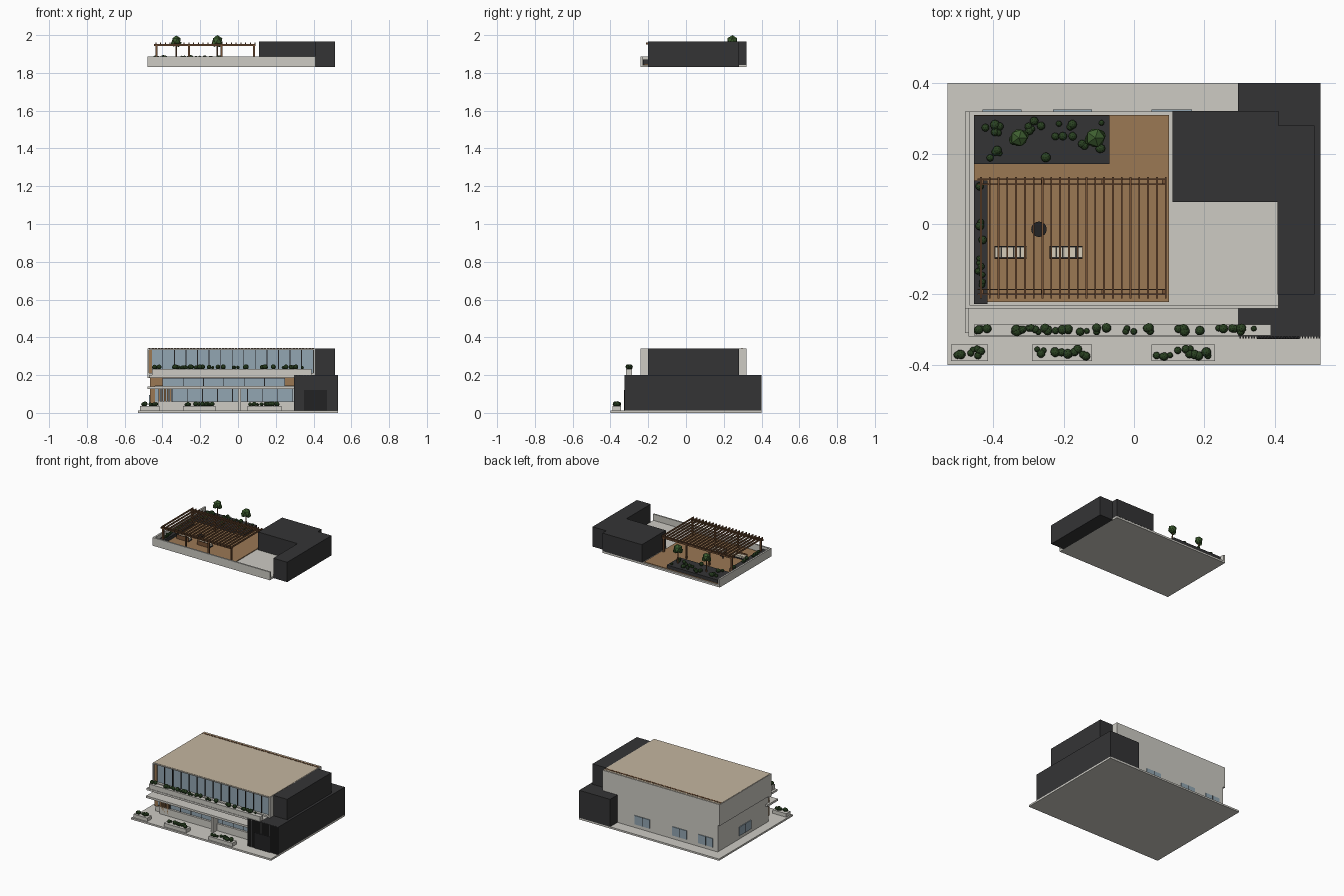
import bpy, bmesh, random
from mathutils import Matrix, Vector

random.seed(4)
if "Cube" in bpy.data.objects:
    bpy.data.objects.remove(bpy.data.objects["Cube"], do_unlink=True)


def material(name, rgb):
    lin = [(c / 255 / 12.92) if c < 11 else ((c / 255 + 0.055) / 1.055) ** 2.4 for c in rgb]
    m = bpy.data.materials.new(name)
    m.use_nodes = True
    m.diffuse_color = (*lin, 1)
    m.node_tree.nodes["Principled BSDF"].inputs["Base Color"].default_value = (*lin, 1)
    return m


CONCRETE = material("pale concrete", (205, 203, 196))
DARK = material("charcoal cladding", (52, 52, 53))
FRAME = material("black metal", (34, 34, 36))
DECK = material("wood decking", (155, 120, 84))
TIMBER = material("brown timber", (118, 82, 54))
GLASS = material("blue grey glass", (146, 166, 178))
BEIGE = material("beige ceiling", (196, 182, 160))
SHRUB = material("shrub green", (42, 66, 34))
LEAF = material("tree green", (62, 95, 48))
CREAM = material("cream cushion", (214, 204, 184))


def finish(name, bm, mat):
    me = bpy.data.meshes.new(name)
    bm.to_mesh(me)
    bm.free()
    me.materials.append(mat)
    ob = bpy.data.objects.new(name, me)
    bpy.context.collection.objects.link(ob)
    return ob


def boxes(name, mat, *spans):
    """Each span is ((x0, x1), (y0, y1), (z0, z1))."""
    bm = bmesh.new()
    for s in spans:
        mid = Vector([(a + b) / 2 for a, b in s])
        size = [b - a for a, b in s]
        bmesh.ops.create_cube(bm, size=1, matrix=Matrix.Translation(mid) @ Matrix.Diagonal((*size, 1)))
    return finish(name, bm, mat)


def shrubs(name, count, xs, ys, z, mat=SHRUB):
    bm = bmesh.new()
    for i in range(count):
        r = random.uniform(0.008, 0.014)
        p = Vector((random.uniform(*xs), random.uniform(*ys), z + r * 0.7))
        turn = Matrix.Rotation(random.uniform(0, 6), 4, "Z")
        bmesh.ops.create_icosphere(bm, subdivisions=2, radius=r, matrix=Matrix.Translation(p) @ turn)
    return finish(name, bm, mat)


def drum(name, mat, x, y, z0, z1, r0, r1, sides=16):
    bm = bmesh.new()
    bmesh.ops.create_cone(bm, cap_ends=True, segments=sides, radius1=r0, radius2=r1, depth=z1 - z0,
                          matrix=Matrix.Translation((x, y, (z0 + z1) / 2)))
    return finish(name, bm, mat)


def spread(a, b, n):
    return [a + (b - a) * i / (n - 1) for i in range(n)]


# Site slab and ground floor
boxes("site_slab", CONCRETE, ((-0.53, 0.53), (-0.4, 0.4), (0, 0.012)))
boxes("ground_floor_walls", CONCRETE, ((-0.465, 0.3), (-0.23, 0.32), (0.012, 0.195)),
      ((-0.42, 0.3), (-0.25, -0.23), (0.012, 0.06)))
boxes("service_block", DARK, ((0.296, 0.53), (-0.32, 0.4), (0.012, 0.2)))
boxes("service_block_ribs", DARK,
      *[((x, x + 0.004), (-0.325, -0.319), (0.012, 0.2)) for x in spread(0.3, 0.525, 29)])
boxes("service_gate", FRAME, ((0.35, 0.47), (-0.327, -0.319), (0.012, 0.12)))

# Ground floor front: glazing, mullions, timber screens
G = (-0.236, -0.228)
boxes("ground_glazing", GLASS, ((-0.44, 0.295), G, (0.06, 0.128)), ((-0.4, 0.25), G, (0.142, 0.185)))
M = (-0.24, -0.23)
boxes("ground_mullions", FRAME,
      *[((x, x + 0.004), M, (0.06, 0.128)) for x in spread(-0.35, 0.288, 9)],
      *[((x, x + 0.004), M, (0.142, 0.185)) for x in spread(-0.4, 0.246, 7)],
      ((-0.4, 0.25), M, (0.183, 0.187)))
boxes("timber_panels", DECK, ((-0.467, -0.44), M, (0.05, 0.19)), ((-0.467, -0.4), M, (0.142, 0.19)),
      ((0.25, 0.296), M, (0.142, 0.19)))
boxes("timber_screen", DECK,
      *[((x, x + 0.009), (-0.25, -0.235), (0.02, 0.128)) for x in spread(-0.42, -0.362, 5)])
boxes("entrance_fin", CONCRETE, ((0.0, 0.015), (-0.29, -0.23), (0.012, 0.128)))
boxes("entrance_canopy", CONCRETE, ((-0.48, 0.296), (-0.31, -0.22), (0.127, 0.141)),
      ((-0.48, -0.46), (-0.31, -0.2), (0.127, 0.141)))

# Upper floor and balcony
boxes("upper_floor_walls", CONCRETE, ((-0.48, 0.41), (-0.215, 0.32), (0.195, 0.336)),
      ((-0.48, 0.41), (-0.24, -0.21), (0.185, 0.21)), ((-0.48, -0.472), (-0.24, -0.21), (0.2, 0.336)),
      ((0.4, 0.41), (-0.24, -0.21), (0.2, 0.336)), ((-0.48, 0.41), (-0.24, 0.32), (0.334, 0.34)))
boxes("upper_glazing", GLASS, ((-0.455, 0.4), (-0.223, -0.213), (0.21, 0.334)))
boxes("upper_mullions", FRAME,
      *[((x, x + 0.004), (-0.229, -0.214), (0.21, 0.334)) for x in spread(-0.4, 0.396, 14)])
boxes("upper_timber_corner", DECK, ((-0.472, -0.455), (-0.228, -0.213), (0.21, 0.334)))
boxes("upper_service_block", DARK, ((0.408, 0.513), (-0.2, 0.28), (0.198, 0.34)))
boxes("ceiling_plate", BEIGE, ((-0.477, 0.407), (-0.236, 0.316), (0.339, 0.342)))
boxes("ceiling_slat_strip", TIMBER,
      *[((x, x + 0.013), (0.29, 0.302), (0.34, 0.344)) for x in spread(-0.475, 0.39, 52)])
boxes("balcony_slab", CONCRETE, ((-0.47, 0.39), (-0.32, -0.22), (0.187, 0.2)))
boxes("balcony_soffit", DECK, ((-0.465, 0.295), (-0.315, -0.24), (0.184, 0.188)))
boxes("balcony_planter", CONCRETE, ((-0.455, 0.39), (-0.317, -0.286), (0.2, 0.232)))
for x0, x1, n in ((-0.45, -0.41, 5), (-0.35, -0.18, 22), (-0.18, 0.0, 8), (0.03, 0.2, 9), (0.24, 0.36, 10)):
    shrubs("balcony_shrubs", n, (x0, x1), (-0.307, -0.295), 0.234)

# Back and side windows
B = (0.318, 0.325)
back = [(-0.43, -0.32), (-0.23, -0.12), (0.05, 0.165)]
boxes("back_windows", GLASS, *[(s, B, (0.036, 0.096)) for s in back])
boxes("back_window_bars", FRAME,
      *[((a + 0.052, a + 0.055), (0.32, 0.326), (0.036, 0.096)) for a, b in back])
boxes("side_window", GLASS, ((-0.47, -0.463), (-0.04, 0.09), (0.036, 0.096)))
boxes("side_window_bar", FRAME, ((-0.471, -0.464), (0.024, 0.027), (0.036, 0.096)))

# Street planters
for x0, x1, n in ((-0.52, -0.415, 9), (-0.29, -0.12, 13), (0.05, 0.23, 14)):
    boxes("street_planter", CONCRETE, ((x0, x1), (-0.39, -0.343), (0.012, 0.036)))
    shrubs("street_shrubs", n, (x0 + 0.012, x1 - 0.012), (-0.378, -0.355), 0.038)

# Lifted rooftop level: slab, parapets, blocks, deck
boxes("roof_slab", CONCRETE, ((-0.48, 0.41), (-0.24, 0.32), (1.83, 1.843)))
boxes("roof_parapets", CONCRETE, ((-0.48, 0.41), (-0.24, -0.23), (1.83, 1.886)),
      ((-0.48, -0.468), (-0.24, 0.32), (1.83, 1.886)))
boxes("roof_lift_block", DARK, ((0.11, 0.41), (0.062, 0.321), (1.843, 1.966)))
boxes("roof_stair_block", DARK, ((0.408, 0.513), (-0.2, 0.28), (1.83, 1.966)))
boxes("roof_deck", DECK, ((-0.455, 0.1), (-0.222, 0.31), (1.842, 1.848)))
boxes("roof_planters", DARK, ((-0.455, -0.07), (0.17, 0.308), (1.843, 1.87)),
      ((-0.455, -0.416), (-0.228, 0.124), (1.843, 1.87)))
shrubs("roof_shrubs_west", 11, (-0.43, -0.38), (0.185, 0.29), 1.871)
shrubs("roof_shrubs_middle", 13, (-0.3, -0.16), (0.18, 0.295), 1.871)
shrubs("roof_shrubs_east", 6, (-0.15, -0.085), (0.18, 0.295), 1.871)
shrubs("roof_shrubs_side", 13, (-0.445, -0.428), (-0.2, 0.11), 1.871)

# Pergola: posts, beams and rafters
rows = (-0.193, 0.12)
boxes("pergola_posts", TIMBER, *[((x - 0.005, x + 0.005), (y - 0.005, y + 0.005), (1.848, 1.945))
                                 for x in spread(-0.432, 0.085, 4) for y in rows])
boxes("pergola_beams", TIMBER, *[((-0.445, 0.092), (y + d - 0.002, y + d + 0.002), (1.942, 1.953))
                                 for y in rows for d in (-0.007, 0.007)])
boxes("pergola_rafters", TIMBER,
      *[((x - 0.0025, x + 0.0025), (-0.212, 0.133), (1.95, 1.961)) for x in spread(-0.435, 0.09, 22)])

# Roof trees
for x, top, r in ((-0.327, 1.99, 0.027), (-0.11, 1.991, 0.03)):
    drum("tree_trunk", TIMBER, x, 0.245, 1.868, 1.96, 0.005, 0.003, 8)
    bm = bmesh.new()
    for dx, dy, z, s in ((0, 0, top - r * 0.7, 1), (0.012, 0.006, top - 0.036, 0.65), (-0.013, -0.006, top - 0.034, 0.65)):
        bmesh.ops.create_icosphere(bm, subdivisions=1, radius=r * s,
                                   matrix=Matrix.Translation((x + dx, 0.245 + dy, z)))
    finish("tree_crown", bm, LEAF)

# Lounge furniture
drum("table_top", FRAME, -0.27, -0.015, 1.868, 1.872, 0.022, 0.022)
drum("table_leg", FRAME, -0.27, -0.015, 1.848, 1.869, 0.004, 0.004, 8)
for x0, x1 in ((-0.396, -0.305), (-0.24, -0.146)):
    boxes("bench_frame", FRAME, ((x0, x1), (-0.097, -0.063), (1.848, 1.856)))
    boxes("bench_cushions", CREAM,
          *[((x, x + 0.017), (-0.095, -0.065), (1.856, 1.868)) for x in spread(x0 + 0.001, x1 - 0.018, 5)])
    boxes("bench_back", TIMBER, ((x0, x1), (-0.1, -0.096), (1.848, 1.877)))
